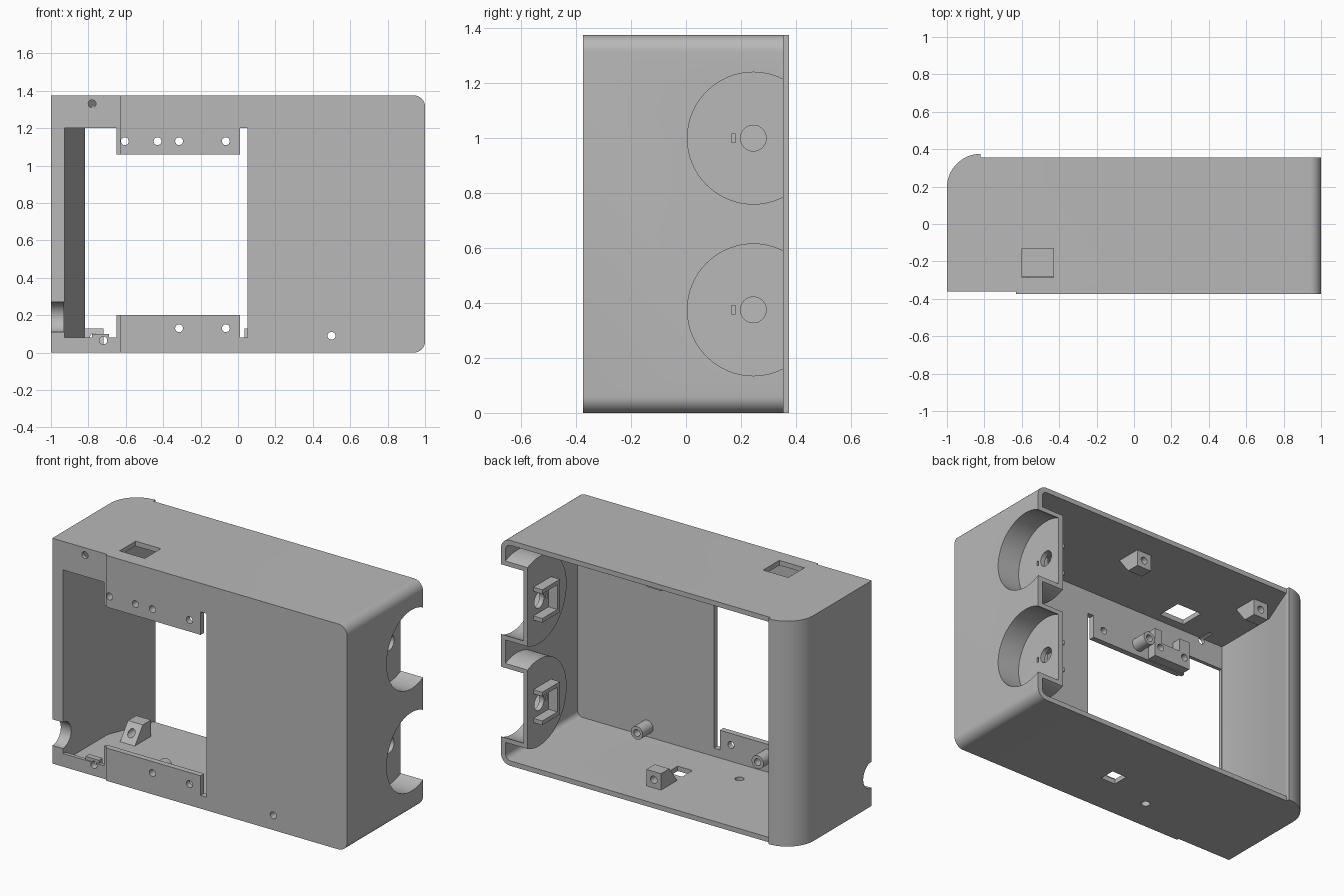
import bpy, bmesh, math
from mathutils import Vector

if "Cube" in bpy.data.objects:
    bpy.data.objects.remove(bpy.data.objects["Cube"], do_unlink=True)

grey = bpy.data.materials.new("plain grey")
grey.use_nodes = True
grey.diffuse_color = (0.48, 0.48, 0.48, 1)
grey.node_tree.nodes["Principled BSDF"].inputs["Base Color"].default_value = (0.48, 0.48, 0.48, 1)

H = 1.375
FRONT, BACK = -0.375, 0.355


def prism(name, profile, axis, lo, hi, round_x=None, radius=0.0):
    """Extrude a 2D profile along an axis; optionally round edges at x = round_x."""
    place = {"x": lambda a, b, t: (t, a, b),
             "y": lambda a, b, t: (a, t, b),
             "z": lambda a, b, t: (a, b, t)}[axis]
    bm = bmesh.new()
    ends = [[bm.verts.new(place(a, b, t)) for a, b in profile] for t in (lo, hi)]
    bm.faces.new(ends[0])
    bm.faces.new(ends[1])
    n = len(profile)
    for i in range(n):
        j = (i + 1) % n
        bm.faces.new((ends[0][i], ends[0][j], ends[1][j], ends[1][i]))
    if round_x is not None:
        edges = [e for e in bm.edges
                 if all(abs(v.co.x - round_x) < 1e-4 for v in e.verts)
                 and abs(e.verts[0].co.z - e.verts[1].co.z) < 1e-4]
        bmesh.ops.bevel(bm, geom=edges, offset=radius, segments=8, profile=0.5, affect="EDGES")
    bmesh.ops.recalc_face_normals(bm, faces=bm.faces)
    mesh = bpy.data.meshes.new(name)
    bm.to_mesh(mesh)
    bm.free()
    mesh.materials.append(grey)
    obj = bpy.data.objects.new(name, mesh)
    bpy.context.scene.collection.objects.link(obj)
    return obj


def box(name, x, y, z):
    return prism(name, [(x[0], y[0]), (x[1], y[0]), (x[1], y[1]), (x[0], y[1])], "z", *z)


def rod(name, axis, centre, r, lo, hi, sides=32):
    a, b = centre
    ring = [(a + r * math.cos(math.tau * i / sides), b + r * math.sin(math.tau * i / sides))
            for i in range(sides)]
    return prism(name, ring, axis, lo, hi)


def cut(obj, cutters):
    """Subtract the cutters, bake the result and delete them."""
    for c in cutters:
        c.hide_render = True
        mod = obj.modifiers.new("cut", "BOOLEAN")
        mod.operation, mod.solver, mod.object = "DIFFERENCE", "EXACT", c
    bpy.context.view_layer.update()
    mesh = bpy.data.meshes.new_from_object(obj.evaluated_get(bpy.context.evaluated_depsgraph_get()))
    obj.modifiers.clear()
    obj.data = mesh
    for c in cutters:
        bpy.data.objects.remove(c, do_unlink=True)
    return obj


# Shell: plan outline with a stepped front and a rounded rear corner
arc = [(-0.82 - 0.18 * math.sin(t), 0.195 + 0.18 * math.cos(t))
       for t in [i * math.pi / 32 for i in range(17)]]
outline = [(-1, -0.362), (-0.63, -0.362), (-0.63, FRONT), (1, FRONT), (1, BACK), (-0.82, BACK)] + arc
shell = prism("shell", outline, "z", 0, H, 1, 0.06)
cavity = prism("cavity", [(-0.93, -0.34), (0.97, -0.34), (0.97, 0.5), (-0.819, 0.5),
                          (-0.819, 0.35), (-0.93, 0.07)], "z", 0.03, H - 0.03, 0.97, 0.035)

# Front window with two mounting tabs left standing
window = prism("window", [(-0.928, 0.08), (-0.65, 0.08), (-0.65, 0.2), (0.01, 0.2), (0.01, 0.08),
                          (0.05, 0.08), (0.05, 1.2), (0.01, 1.2), (0.01, 1.06), (-0.65, 1.06),
                          (-0.65, 1.2), (-0.928, 1.2)], "y", -0.5, -0.3)
cutters = [cavity, window]

# Screw holes through the front, holes in top and floor, cable notch
for x, z in [(-0.605, 1.13), (-0.43, 1.13), (-0.315, 1.13), (-0.065, 1.13),
             (-0.315, 0.13), (-0.065, 0.13), (0.5, 0.09), (-0.78, 1.33), (-0.72, 0.065)]:
    cutters.append(rod("screw_hole", "y", (x, z), 0.021, -0.5, -0.26, 20))
cutters += [
    box("top_hole", (-0.6, -0.43), (-0.285, -0.13), (1.2, 1.5)),
    box("floor_hole", (0.04, 0.14), (-0.12, -0.02), (-0.1, 0.2)),
    rod("floor_round_hole", "z", (-0.235, -0.18), 0.025, -0.1, 0.2, 20),
    rod("cable_notch", "x", (-0.36, 0.19), 0.08, -1.1, -0.9),
]

# Round recesses in the side wall
CUPS = {"lower": 0.375, "upper": 1.0}
for z in CUPS.values():
    cutters.append(rod("recess", "x", (0.245, z), 0.24, 0.85, 1.2, 64))
cut(shell, cutters)

# Cups behind the recesses, open at the back, with bracket rails inside
for label, z in CUPS.items():
    cup = rod(label + "_cup", "x", (0.245, z), 0.265, 0.82, 0.975, 64)
    cut(cup, [rod("recess", "x", (0.245, z), 0.24, 0.85, 1.2, 64),
              rod("shaft_hole", "x", (0.245, z), 0.047, 0.7, 1.2),
              box("slot", (0.7, 1.2), (0.165, 0.18), (z - 0.015, z + 0.015)),
              box("back_trim", (0.5, 1.5), (BACK, 0.8), (z - 0.5, z + 0.5))])
    box(label + "_bracket_post", (0.76, 0.825), (0.13, 0.155), (z - 0.1, z + 0.1))
    for side, s in (("bottom", -1), ("top", 1)):
        zc = z + s * 0.0875
        box(f"{label}_bracket_{side}", (0.76, 0.825), (0.15, 0.3), (zc - 0.0125, zc + 0.0125))

# Wedge-shaped screw blocks on floor and ceiling
for x, side in ((-0.77, "right"), (0.085, "left")):
    for level in ("floor", "ceiling"):
        up = (lambda z: z) if level == "floor" else (lambda z: H - z)
        wedge = [(y, up(z)) for y, z in [(0.03, 0.025), (0.19, 0.025), (0.19, 0.13), (0.11, 0.13)]]
        block = prism(f"{level}_block_{side}", wedge, "x", x - 0.05, x + 0.05)
        cut(block, [rod("hole", "y", (x, up(0.08)), 0.022, 0, 0.3, 20)])

# Hollow screw posts behind the front wall
for label, x, z in (("corner", 0.5, 0.09), ("lower", -0.315, 0.13), ("upper", -0.315, 1.13)):
    post = rod(label + "_screw_post", "y", (x, z), 0.04, -0.345, -0.24)
    cut(post, [rod("hole", "y", (x, z), 0.021, -0.5, 0)])

# Holder behind the upper tab
holder = prism("tab_holder", [(-0.64, 1.065), (-0.39, 1.065), (-0.39, 1.24), (-0.44, 1.24),
                              (-0.44, 1.16), (-0.57, 1.16), (-0.57, 1.24), (-0.64, 1.24)],
               "y", -0.345, -0.28)
cut(holder, [rod("hole", "y", (x, 1.13), 0.021, -0.5, 0, 20) for x in (-0.605, -0.43)])

# Small raised lug at the lower front corner
lug = box("corner_lug", (-0.78, -0.69), (-0.355, -0.32), (0.025, 0.1))
cut(lug, [rod("hole", "y", (-0.72, 0.065), 0.021, -0.5, 0, 20)])

# Smooth the curves, keep the edges sharp
bpy.ops.object.select_all(action="DESELECT")
for obj in bpy.context.scene.collection.objects:
    if obj.type == "MESH":
        obj.select_set(True)
        bpy.context.view_layer.objects.active = obj
bpy.ops.object.shade_smooth_by_angle(angle=math.radians(30))
